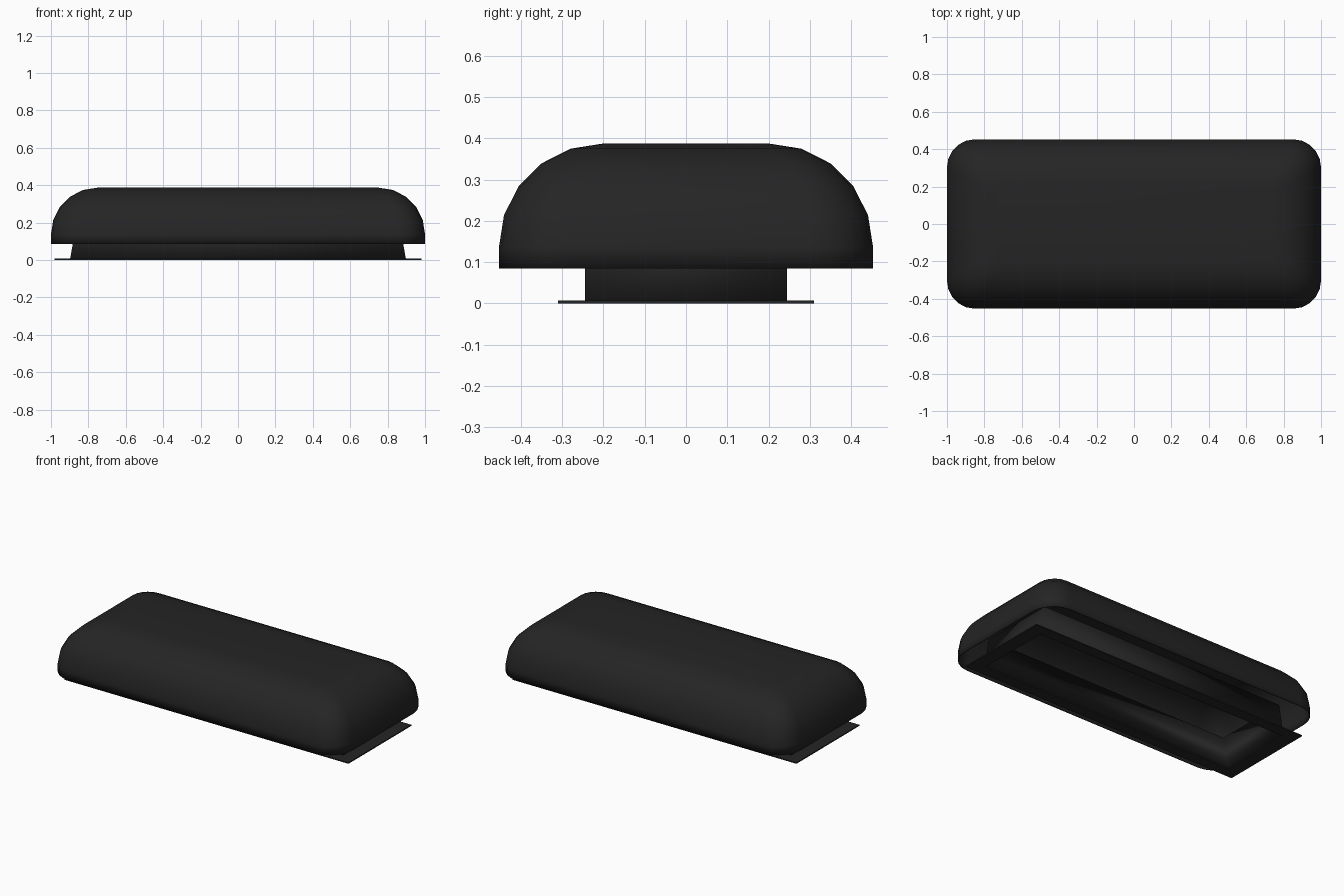
import bpy, bmesh
from math import pi, sin, cos, radians

cube = bpy.data.objects.get("Cube")
if cube:
    bpy.data.objects.remove(cube, do_unlink=True)

# Single black plastic colour
black = bpy.data.materials.new("black_plastic")
black.use_nodes = True
black.diffuse_color = (0.018, 0.018, 0.018, 1)
black.node_tree.nodes["Principled BSDF"].inputs["Base Color"].default_value = black.diffuse_color


def rounded_ring(hx, hy, r, z, steps=5):
    """Points of a rectangle with rounded corners; r = 0 gives four points."""
    points = []
    for i, (sx, sy) in enumerate([(1, 1), (-1, 1), (-1, -1), (1, -1)]):
        for k in range(steps + 1 if r else 1):
            a = (i + k / steps) * pi / 2
            points.append((sx * (hx - r) + r * cos(a), sy * (hy - r) + r * sin(a), z))
    return points


def loft(name, rings, cap_top=False, closed=False, thickness=0, angle=30):
    """Skin a stack of rings into one object."""
    bm = bmesh.new()
    loops = [[bm.verts.new(p) for p in ring] for ring in rings]
    pairs = list(zip(loops, loops[1:]))
    if closed:
        pairs.append((loops[-1], loops[0]))
    for low, high in pairs:
        n = len(low)
        for i in range(n):
            j = (i + 1) % n
            bm.faces.new((low[i], low[j], high[j], high[i]))
    if cap_top:
        bm.faces.new(loops[-1])
    if closed:
        bmesh.ops.recalc_face_normals(bm, faces=bm.faces)
    mesh = bpy.data.meshes.new(name)
    bm.to_mesh(mesh)
    bm.free()
    obj = bpy.data.objects.new(name, mesh)
    bpy.context.collection.objects.link(obj)
    mesh.materials.append(black)
    bpy.ops.object.select_all(action="DESELECT")
    obj.select_set(True)
    bpy.context.view_layer.objects.active = obj
    bpy.ops.object.shade_smooth_by_angle(angle=radians(angle))
    if thickness:
        shell = obj.modifiers.new("thin_wall", "SOLIDIFY")
        shell.thickness = thickness
        shell.offset = -1
    return obj


# Hollow hood: straight skirt, then a quarter-round shoulder to a flat top
ROUND, RIM_Z, SHOULDER_Z = 0.25, 0.085, 0.137
hood = [rounded_ring(1.0, 0.453, 0.15, RIM_Z)]
for k in range(6):
    a = k / 5 * pi / 2
    inset = ROUND * (1 - cos(a))
    radius = 0.15 - 0.11 * inset / ROUND
    hood.append(rounded_ring(1.0 - inset, 0.453 - inset, radius, SHOULDER_Z + ROUND * sin(a)))
loft("vent_hood", hood, cap_top=True, thickness=0.005, angle=40)

# Open neck with slightly leaning ends, rising inside the hood
loft("vent_neck", [rounded_ring(0.898, 0.245, 0, 0.004),
                   rounded_ring(0.865, 0.245, 0, 0.19)], thickness=0.004)

# Flat mounting flange around the opening
loft("mounting_flange", [rounded_ring(0.98, 0.31, 0, 0),
                         rounded_ring(0.98, 0.31, 0, 0.007),
                         rounded_ring(0.894, 0.241, 0, 0.007),
                         rounded_ring(0.894, 0.241, 0, 0)], closed=True)
